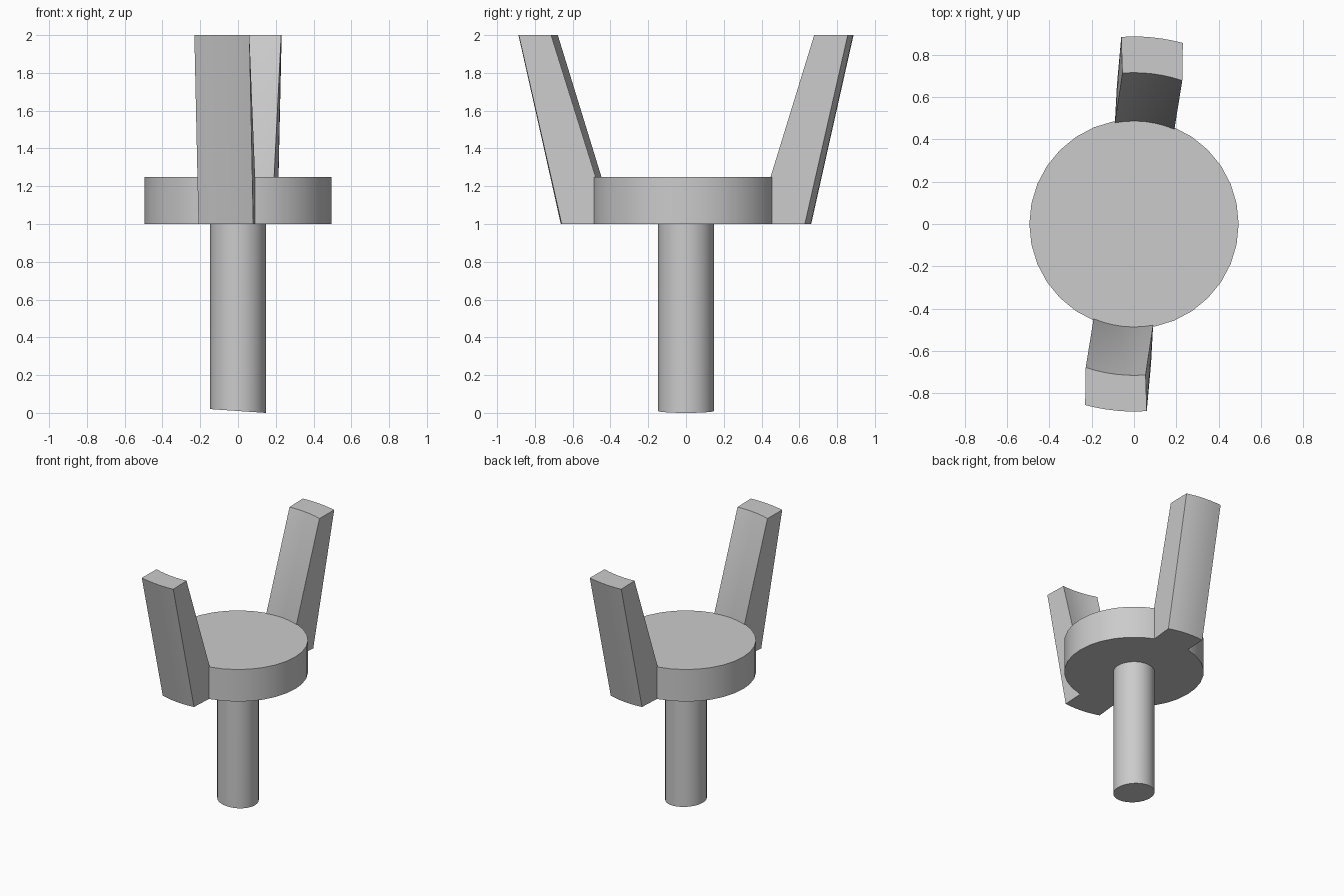
import bpy, bmesh
from math import sin, cos, radians

cube = bpy.data.objects.get("Cube")
if cube:
    bpy.data.objects.remove(cube, do_unlink=True)

# Single grey finish
grey = bpy.data.materials.new("light_grey")
grey.use_nodes = True
colour = (0.6, 0.6, 0.6, 1)
grey.diffuse_color = colour
grey.node_tree.nodes["Principled BSDF"].inputs["Base Color"].default_value = colour


def finish(obj):
    obj.data.materials.clear()
    obj.data.materials.append(grey)
    bpy.ops.object.select_all(action="DESELECT")
    obj.select_set(True)
    bpy.context.view_layer.objects.active = obj
    bpy.ops.object.shade_smooth_by_angle(angle=radians(30))


def cylinder(name, radius, bottom, top):
    bpy.ops.mesh.primitive_cylinder_add(
        vertices=32, radius=radius, depth=top - bottom,
        location=(0, 0, (bottom + top) / 2))
    obj = bpy.context.object
    obj.name = name
    finish(obj)
    return obj


def prong(name, turn, steps=6):
    # Corner rails: radius, height, start angle, end angle (from the front)
    rails = [(0.487, 1.0, -23.1, 10.7), (0.487, 1.25, -23.1, 10.7),
             (0.716, 2.0, -18.6, 4.4), (0.887, 2.0, -15.1, 3.9),
             (0.663, 1.0, -18.4, 7.0)]
    bm = bmesh.new()
    sections = []
    for i in range(steps + 1):
        ring = []
        for r, z, a, b in rails:
            angle = radians(a + (b - a) * i / steps + turn)
            ring.append(bm.verts.new((r * sin(angle), -r * cos(angle), z)))
        sections.append(ring)
    n = len(rails)
    for one, two in zip(sections, sections[1:]):
        for k in range(n):
            j = (k + 1) % n
            bm.faces.new((one[k], one[j], two[j], two[k]))
    bm.faces.new(sections[0])
    bm.faces.new(sections[-1])
    bmesh.ops.recalc_face_normals(bm, faces=bm.faces)
    mesh = bpy.data.meshes.new(name)
    bm.to_mesh(mesh)
    bm.free()
    obj = bpy.data.objects.new(name, mesh)
    bpy.context.collection.objects.link(obj)
    finish(obj)


# Round platform and its two flared arms
cylinder("platform_disc", 0.495, 1.0, 1.25)
prong("front_prong", 0)
prong("back_prong", 180)

# Stem with a slightly slanted foot
stem = cylinder("stem", 0.147, 0, 1.0)
for v in stem.data.vertices:
    if v.co.z < 0:
        v.co.z += 0.01 - v.co.x * 0.01 / 0.147
